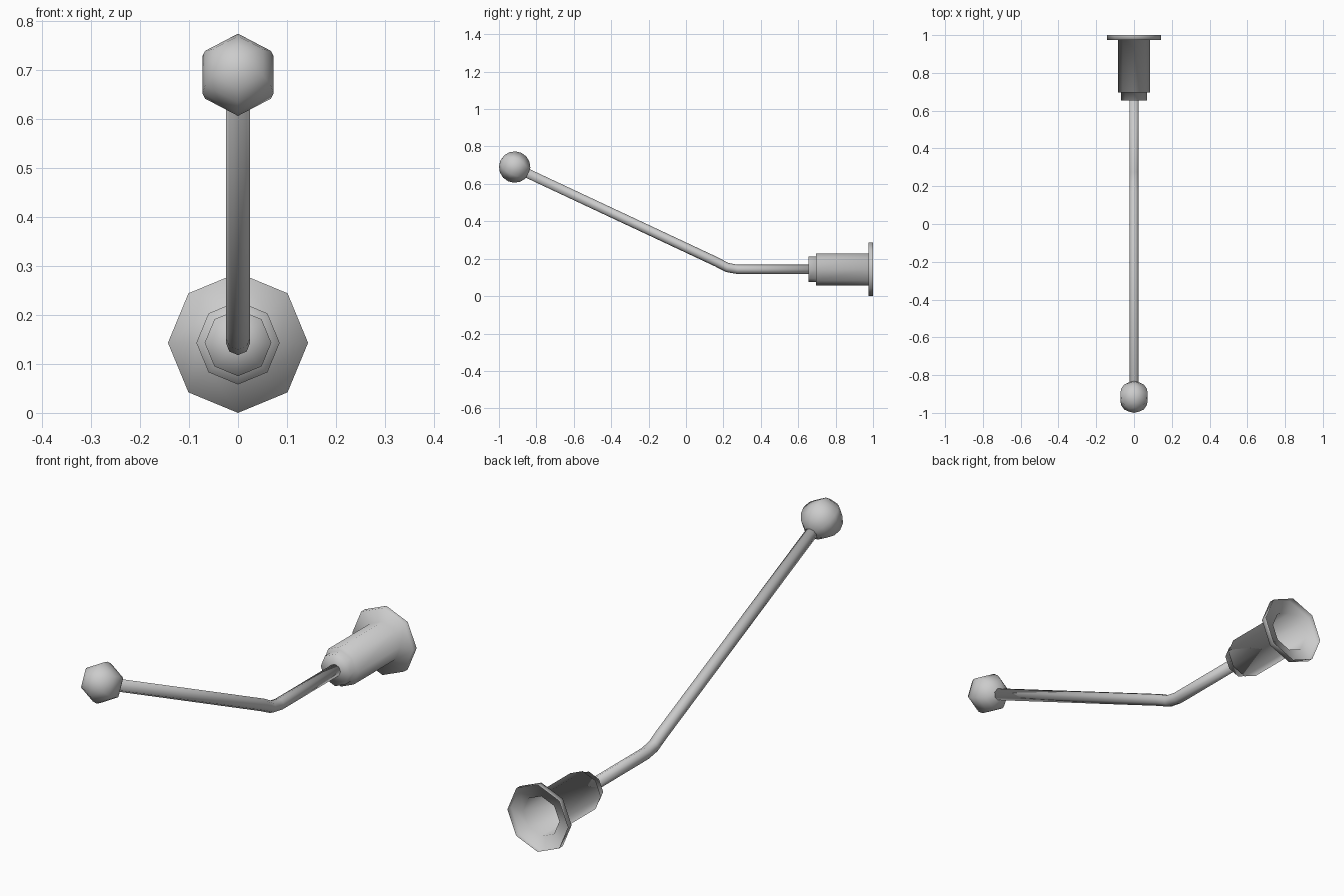
import bpy, bmesh
from math import sin, cos, pi, radians
from mathutils import Vector

if "Cube" in bpy.data.objects:
    bpy.data.objects.remove(bpy.data.objects["Cube"])

AXIS_Z = 0.143


def loft(name, stations, sides, phase=0.0, cap_start=True, cap_end=True):
    """Skin rings given as (y, z, radius, tilt); tilt leans the ring about x."""
    bm = bmesh.new()
    rings = []
    for y, z, r, tilt in stations:
        up = Vector((0, sin(tilt), cos(tilt)))
        centre = Vector((0, y, z))
        if r == 0:
            rings.append([bm.verts.new(centre)])
            continue
        angles = [phase + 2 * pi * i / sides for i in range(sides)]
        rings.append([bm.verts.new(centre + Vector((r * cos(a), 0, 0)) + up * r * sin(a))
                      for a in angles])
    for a, b in zip(rings, rings[1:]):
        for i in range(sides):
            j = (i + 1) % sides
            quad = [a[i % len(a)], a[j % len(a)], b[j % len(b)], b[i % len(b)]]
            bm.faces.new(list(dict.fromkeys(quad)))
    if cap_start and len(rings[0]) > 1:
        bm.faces.new(rings[0])
    if cap_end and len(rings[-1]) > 1:
        bm.faces.new(rings[-1])
    bmesh.ops.recalc_face_normals(bm, faces=bm.faces)
    mesh = bpy.data.meshes.new(name)
    bm.to_mesh(mesh)
    bm.free()
    mesh.shade_smooth()
    obj = bpy.data.objects.new(name, mesh)
    bpy.context.collection.objects.link(obj)
    return obj


# Stepped hollow socket with flange, open at the back
profile = [(0.655, 0), (0.655, 0.068), (0.695, 0.068), (0.695, 0.085),
           (0.975, 0.085), (0.975, 0.143), (1.0, 0.143)]
loft("wall_socket", [(y, AXIS_Z, r, 0) for y, r in profile], 8, cap_end=False)

# Bent lever rod
lean = radians(25)
path = [(0.66, AXIS_Z, 0), (0.275, AXIS_Z, 0), (0.22, 0.153, lean / 2),
        (0.165, 0.182, lean), (-0.87, 0.667, lean)]
loft("lever_rod", [(y, z, 0.025, t) for y, z, t in path], 8)

# Six-sided ball knob, its poles in line with the rod
R, steps = 0.084, 8
centre_y, centre_z = -0.916, 0.69
stations = []
for k in range(steps + 1):
    a = pi * k / steps
    d = R * cos(a)
    r = 0 if k in (0, steps) else R * sin(a)
    stations.append((centre_y + d * cos(lean), centre_z - d * sin(lean), r, lean))
loft("ball_knob", stations, 6, phase=pi / 2)
